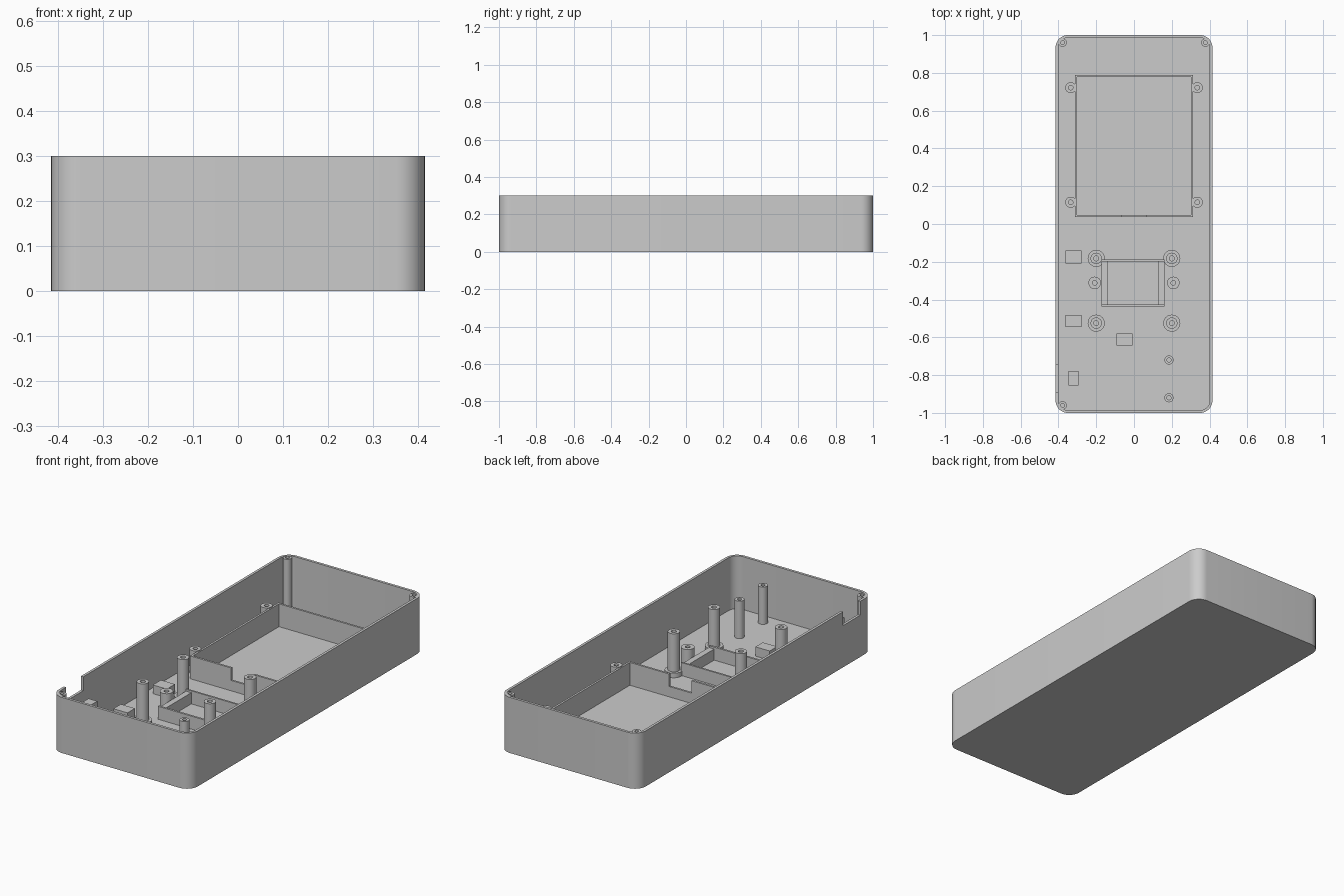
import bpy, bmesh, math

cube = bpy.data.objects.get("Cube")
if cube:
    bpy.data.objects.remove(cube, do_unlink=True)

# Single plain plastic colour
grey = bpy.data.materials.new("grey_plastic")
grey.use_nodes = True
grey.diffuse_color = (0.6, 0.6, 0.6, 1)
grey.node_tree.nodes["Principled BSDF"].inputs["Base Color"].default_value = (0.6, 0.6, 0.6, 1)

W, L, H = 0.415, 1.0, 0.3      # half width, half length, height
WALL, FLOOR, RADIUS = 0.014, 0.015, 0.065
SUNK = 0.005                   # parts start slightly inside the floor


def finish(name, bm):
    bmesh.ops.recalc_face_normals(bm, faces=bm.faces)
    mesh = bpy.data.meshes.new(name)
    bm.to_mesh(mesh)
    bm.free()
    mesh.materials.append(grey)
    obj = bpy.data.objects.new(name, mesh)
    bpy.context.collection.objects.link(obj)
    return obj


def smooth(obj):
    bpy.ops.object.select_all(action='DESELECT')
    obj.select_set(True)
    bpy.context.view_layer.objects.active = obj
    bpy.ops.object.shade_smooth_by_angle(angle=math.radians(35))


def bridge(bm, a, b):
    n = len(a)
    for i in range(n):
        bm.faces.new((a[i], a[(i + 1) % n], b[(i + 1) % n], b[i]))


def block(name, x0, x1, y0, y1, z1, z0=SUNK):
    bm = bmesh.new()
    bmesh.ops.create_cube(bm, size=1)
    for v in bm.verts:
        v.co.x = x1 if v.co.x > 0 else x0
        v.co.y = y1 if v.co.y > 0 else y0
        v.co.z = z1 if v.co.z > 0 else z0
    return finish(name, bm)


def ring(bm, x, y, r, z, n=32):
    return [bm.verts.new((x + r * math.cos(math.tau * i / n),
                          y + r * math.sin(math.tau * i / n), z)) for i in range(n)]


def screw_post(name, x, y, r, top, hole=0.012, flange=None):
    """Tube with a screw hole and an optional wider foot."""
    profile = [(hole, SUNK)]
    if flange:
        profile += [(flange, SUNK), (flange, 0.04), (r, 0.04)]
    else:
        profile += [(r, SUNK)]
    profile += [(r, top), (hole, top)]
    bm = bmesh.new()
    rings = [ring(bm, x, y, pr, pz) for pr, pz in profile]
    for a, b in zip(rings, rings[1:] + rings[:1]):
        bridge(bm, a, b)
    smooth(finish(name, bm))


def rounded_loop(bm, inset, z, steps=10):
    r = RADIUS - inset
    verts = []
    for k, (sx, sy) in enumerate(((1, 1), (-1, 1), (-1, -1), (1, -1))):
        for i in range(steps + 1):
            a = math.pi / 2 * (k + i / steps)
            verts.append(bm.verts.new((sx * (W - RADIUS) + r * math.cos(a),
                                       sy * (L - RADIUS) + r * math.sin(a), z)))
    return verts


# Open tray with rounded corners
bm = bmesh.new()
loops = [rounded_loop(bm, 0, 0), rounded_loop(bm, 0, H),
         rounded_loop(bm, WALL, H), rounded_loop(bm, WALL, FLOOR)]
for a, b in zip(loops, loops[1:]):
    bridge(bm, a, b)
bm.faces.new(loops[0])
bm.faces.new(loops[-1])
tray = finish("tray", bm)

# Port notch in the side wall
cutter = block("notch_cutter", -W - 0.05, -W + 0.025, -0.892, -0.745, H + 0.1, H - 0.075)
cutter.hide_render = True
cut = tray.modifiers.new("notch", 'BOOLEAN')
cut.operation, cut.solver, cut.object = 'DIFFERENCE', 'EXACT', cutter
bpy.context.view_layer.objects.active = tray
bpy.ops.object.modifier_apply(modifier=cut.name)
bpy.data.objects.remove(cutter, do_unlink=True)
smooth(tray)

# Lid screw posts in three corners
for name, x, y in (("back_left", 0.378, 0.96), ("back_right", -0.378, 0.96),
                   ("front_right", -0.378, -0.96)):
    screw_post("lid_post_" + name, x, y, 0.022, H - 0.002, 0.01)

# Display frame, with a cable gap in its front wall
FX, FY0, FY1, FT, FZ = 0.312, 0.037, 0.79, 0.011, 0.138
GAP = 0.067
block("display_frame_back", -FX, FX, FY1 - FT, FY1, FZ)
block("display_frame_gap_sill", -GAP, GAP, FY0, FY0 + FT, FZ - 0.067)
for side, s in (("left", 1), ("right", -1)):
    block("display_frame_" + side, *sorted((s * (FX - FT), s * FX)), FY0 + FT, FY1 - FT, FZ)
    block("display_frame_front_" + side, *sorted((s * GAP, s * FX)), FY0, FY0 + FT, FZ)
    for end, y in (("back", 0.722), ("front", 0.115)):
        # Ear with a screw hole beside the frame
        screw_post(f"display_ear_{end}_{side}", s * 0.335, y, 0.029, FZ + 0.004)

# Small module frame: wide side rails, thin end walls
block("module_rail_right", -0.172, -0.14, -0.426, -0.198, 0.075)
block("module_rail_left", 0.13, 0.162, -0.426, -0.198, 0.075)
block("module_wall_back", -0.172, 0.162, -0.198, -0.188, 0.085)
block("module_wall_front", -0.172, 0.162, -0.437, -0.426, 0.085)

# Board posts: tall flanged ones and short module ones
for side, s in (("left", 1), ("right", -1)):
    for end, y in (("back", -0.182), ("front", -0.525)):
        screw_post(f"board_post_{end}_{side}", s * 0.2, y, 0.03, 0.245, 0.013, 0.045)
    screw_post("module_post_" + side, s * 0.208, -0.312, 0.033, 0.11)

# Thin posts near the front
for end, y in (("back", -0.72), ("front", -0.92)):
    screw_post("thin_post_" + end, 0.185, y, 0.024, 0.217, 0.011)

# Support pads on the floor
block("pad_back", -0.362, -0.278, -0.209, -0.14, 0.062)
block("pad_middle", -0.362, -0.278, -0.545, -0.481, 0.062)
block("pad_centre", -0.093, -0.008, -0.643, -0.58, 0.065)
block("port_support", -0.347, -0.294, -0.854, -0.778, 0.21)
